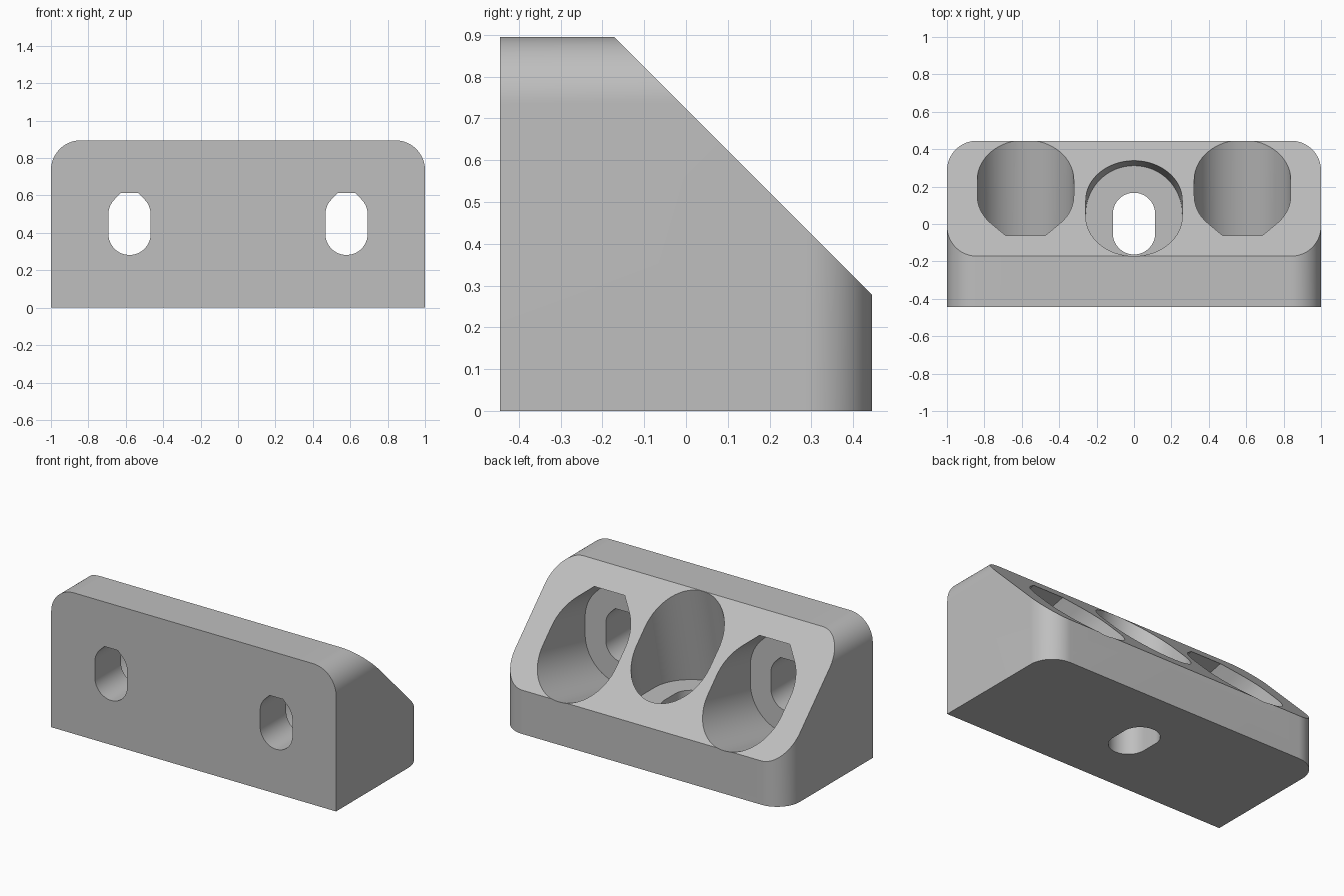
import bpy, bmesh, math
from mathutils import Vector

if "Cube" in bpy.data.objects:
    bpy.data.objects.remove(bpy.data.objects["Cube"])

W, D, H = 1.0, 0.445, 0.895      # half width, half depth, height
CORNER = 0.16                    # rounded corner radius
MID = 0.447                      # distance of the slot centres from the mounting walls
FLOOR = 0.26                     # wall thickness under each pocket
LEAN = 0.215                     # pocket lean per unit of depth


def arc(cx, cy, r, a0, a1, n):
    return [(cx + r * math.cos(math.radians(a0 + (a1 - a0) * i / n)),
             cy + r * math.sin(math.radians(a0 + (a1 - a0) * i / n))) for i in range(n + 1)]


def slot_profile(r, half, flat_roof):
    """Stadium; a flat roof replaces the top arc with 45 degree shoulders."""
    pts = arc(0, -half, r, 180, 360, 32)
    if flat_roof:
        t = r * math.tan(math.pi / 8)
        pts += arc(0, half, r, 0, 45, 10) + [(t, half + r), (-t, half + r)]
        pts += arc(0, half, r, 135, 180, 10)
    else:
        pts += arc(0, half, r, 0, 180, 32)
    return pts


def prism(name, pts, d0, d1, place):
    """Extrude a 2D profile between two depths; place maps (u, v, depth) to xyz."""
    bm = bmesh.new()
    a = [bm.verts.new(place(u, v, d0)) for u, v in pts]
    b = [bm.verts.new(place(u, v, d1)) for u, v in pts]
    n = len(pts)
    bm.faces.new(a)
    bm.faces.new(b)
    for i in range(n):
        j = (i + 1) % n
        bm.faces.new((a[i], a[j], b[j], b[i]))
    bmesh.ops.recalc_face_normals(bm, faces=bm.faces)
    me = bpy.data.meshes.new(name)
    bm.to_mesh(me)
    bm.free()
    ob = bpy.data.objects.new(name, me)
    bpy.context.collection.objects.link(ob)
    return ob


def combine(target, cutter, operation):
    bpy.context.view_layer.objects.active = target
    mod = target.modifiers.new("cut", 'BOOLEAN')
    mod.operation, mod.solver, mod.object = operation, 'EXACT', cutter
    bpy.ops.object.modifier_apply(modifier=mod.name)
    bpy.data.objects.remove(cutter)


# Wedge block: front outline with rounded top corners
front = [(-W, 0), (W, 0)] + arc(W - CORNER, H - CORNER, CORNER, 0, 90, 20) \
    + arc(-W + CORNER, H - CORNER, CORNER, 90, 180, 20)
block = prism("corner_bracket", front, -D, D, lambda u, v, d: Vector((u, d, v)))

# Plan outline with rounded back corners
plan = [(-W, -D - 0.2), (W, -D - 0.2)] + arc(W - CORNER, D - CORNER, CORNER, 0, 90, 20) \
    + arc(-W + CORNER, D - CORNER, CORNER, 90, 180, 20)
combine(block, prism("plan_cutter", plan, -0.2, 1.2, lambda u, v, d: Vector((u, v, d))), 'INTERSECT')

# 45 degree slope on the back top
S = 0.723
slope = [(S - 1.3, 1.3), (1.3, 1.3), (1.3, S - 1.3)]
combine(block, prism("slope_cutter", slope, -1.5, 1.5, lambda u, v, d: Vector((d, u, v))), 'DIFFERENCE')


def screw_seat(to_xyz, flat_roof):
    """Leaning head pocket from the slope plus a straight slot through the wall."""
    def leaning(u, v, d):
        return to_xyz(u, v + MID + LEAN * (d - FLOOR), d)

    def straight(u, v, d):
        return to_xyz(u, v + MID, d)
    combine(block, prism("pocket_cutter", slot_profile(0.258, 0.052, flat_roof), FLOOR, 1.3, leaning), 'DIFFERENCE')
    combine(block, prism("slot_cutter", slot_profile(0.113, 0.052, flat_roof), -0.2, FLOOR + 0.04, straight), 'DIFFERENCE')


# Two seats through the front wall, one through the base
for x in (-0.58, 0.58):
    screw_seat(lambda u, v, d, x=x: Vector((x + u, d - D, v)), True)
screw_seat(lambda u, v, d: Vector((u, v - D, d)), False)

# Finish
mat = bpy.data.materials.new("light grey")
mat.diffuse_color = (0.52, 0.52, 0.52, 1)
mat.use_nodes = True
mat.node_tree.nodes["Principled BSDF"].inputs["Base Color"].default_value = mat.diffuse_color
block.data.materials.clear()
block.data.materials.append(mat)
for p in block.data.polygons:
    p.material_index = 0
bpy.ops.object.select_all(action='DESELECT')
block.select_set(True)
bpy.context.view_layer.objects.active = block
bpy.ops.object.shade_smooth_by_angle(angle=math.radians(25))
